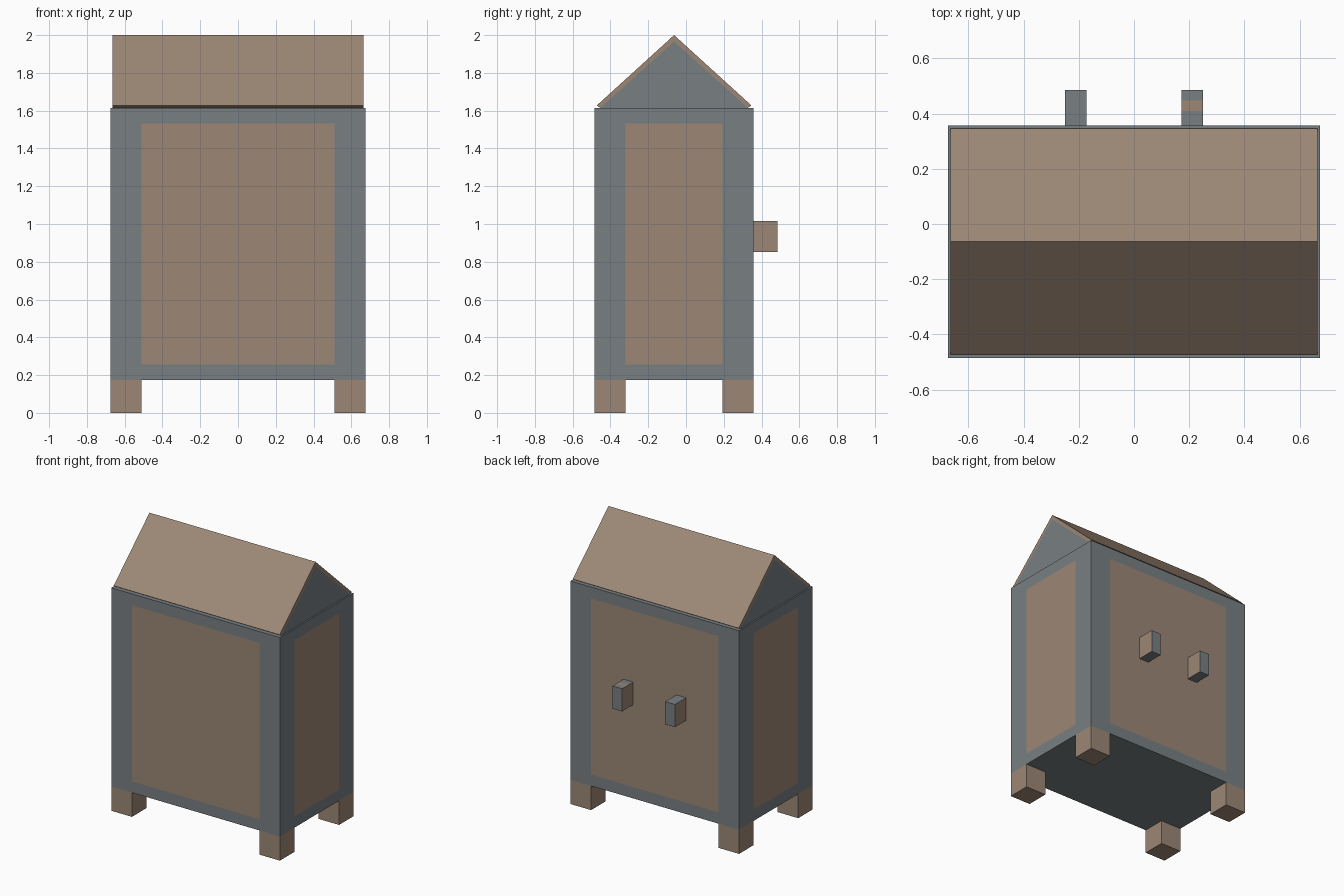
import bpy, bmesh
from mathutils import Vector

if "Cube" in bpy.data.objects:
    bpy.data.objects.remove(bpy.data.objects["Cube"])


def material(name, rgb):
    m = bpy.data.materials.new(name)
    m.diffuse_color = (*rgb, 1)
    m.use_nodes = True
    m.node_tree.nodes["Principled BSDF"].inputs["Base Color"].default_value = m.diffuse_color
    return m


BROWN = material("warm brown", (0.335, 0.245, 0.18))
GREY = material("slate grey", (0.19, 0.215, 0.225))


def finish(name, bm, mats):
    bmesh.ops.recalc_face_normals(bm, faces=bm.faces)
    me = bpy.data.meshes.new(name)
    bm.to_mesh(me)
    bm.free()
    for m in mats:
        me.materials.append(m)
    ob = bpy.data.objects.new(name, me)
    bpy.context.collection.objects.link(ob)
    return ob


def box(name, lo, hi, mats, cuts=(), rule=None):
    """Box between two corners; cuts are (axis, value); rule(face) gives the material index."""
    bm = bmesh.new()
    bmesh.ops.create_cube(bm, size=1)
    for v in bm.verts:
        v.co = [lo[i] if v.co[i] < 0 else hi[i] for i in range(3)]
    for axis, value in cuts:
        p, n = Vector(), Vector()
        p[axis], n[axis] = value, 1
        bmesh.ops.bisect_plane(bm, geom=bm.verts[:] + bm.edges[:] + bm.faces[:],
                               plane_co=p, plane_no=n)
    bm.normal_update()
    if rule:
        for f in bm.faces:
            f.material_index = rule(f)
    return finish(name, bm, mats)


def prism(name, profile, half, mat):
    """Extrude a (y, z) profile along x."""
    bm = bmesh.new()
    face = bm.faces.new([bm.verts.new((-half, y, z)) for y, z in profile])
    ext = bmesh.ops.extrude_face_region(bm, geom=[face])["geom"]
    for v in ext:
        if isinstance(v, bmesh.types.BMVert):
            v.co.x = half
    bm.faces.new([v for v in face.verts]) if not face.is_valid else None
    return finish(name, bm, [mat])


W, Y0, Y1, Z0, Z1, B = 0.675, -0.485, 0.357, 0.175, 1.615, 0.165
PZ0, PZ1 = 0.257, 1.532


# Cabinet body: grey frame with flush brown panels on the four walls
def panel_rule(f):
    c = f.calc_center_median()
    inside = PZ0 < c.z < PZ1 and (abs(c.x) < W - B or Y0 + B < c.y < Y1 - B)
    return int(inside and abs(f.normal.z) < 0.5)


box("cabinet_body", (-W, Y0, Z0), (W, Y1, Z1), [GREY, BROWN],
    [(0, -W + B), (0, W - B), (1, Y0 + B), (1, Y1 - B), (2, PZ0), (2, PZ1)], panel_rule)

# Four square legs
for sx, x in (("left", -W), ("right", W - B)):
    for sy, y in (("front", Y0), ("back", Y1 - B)):
        box(f"{sy}_{sx}_leg", (x, y, 0), (x + B, y + B, Z0), [BROWN])

# Roof: brown slabs over a grey gable
RY, RH, E = -0.063, 0.665, 0.41
eave_l, eave_r = (RY - E + 0.02, 1.615), (RY + E - 0.02, 1.615)
prism("roof_slabs", [(RY - E, 1.627), (RY, 2.0), (RY + E, 1.627),
                     eave_r, (RY, 1.966), eave_l], RH, BROWN)
prism("roof_gable", [eave_l, (RY, 1.966), eave_r], RH, GREY)

# Two back handles: brown flanks, grey elsewhere, one with a brown band on top
for side, x in (("left", -0.212), ("right", 0.212)):
    band = side == "right"

    def handle_rule(f):
        on_band = band and f.normal.z > 0.5 and 0.41 < f.calc_center_median().y < 0.447
        return int(abs(f.normal.x) > 0.5 or on_band)

    box(f"{side}_back_handle", (x - 0.039, Y1, 0.853), (x + 0.039, 0.485, 1.017),
        [GREY, BROWN], [(1, 0.41), (1, 0.447)], handle_rule)
